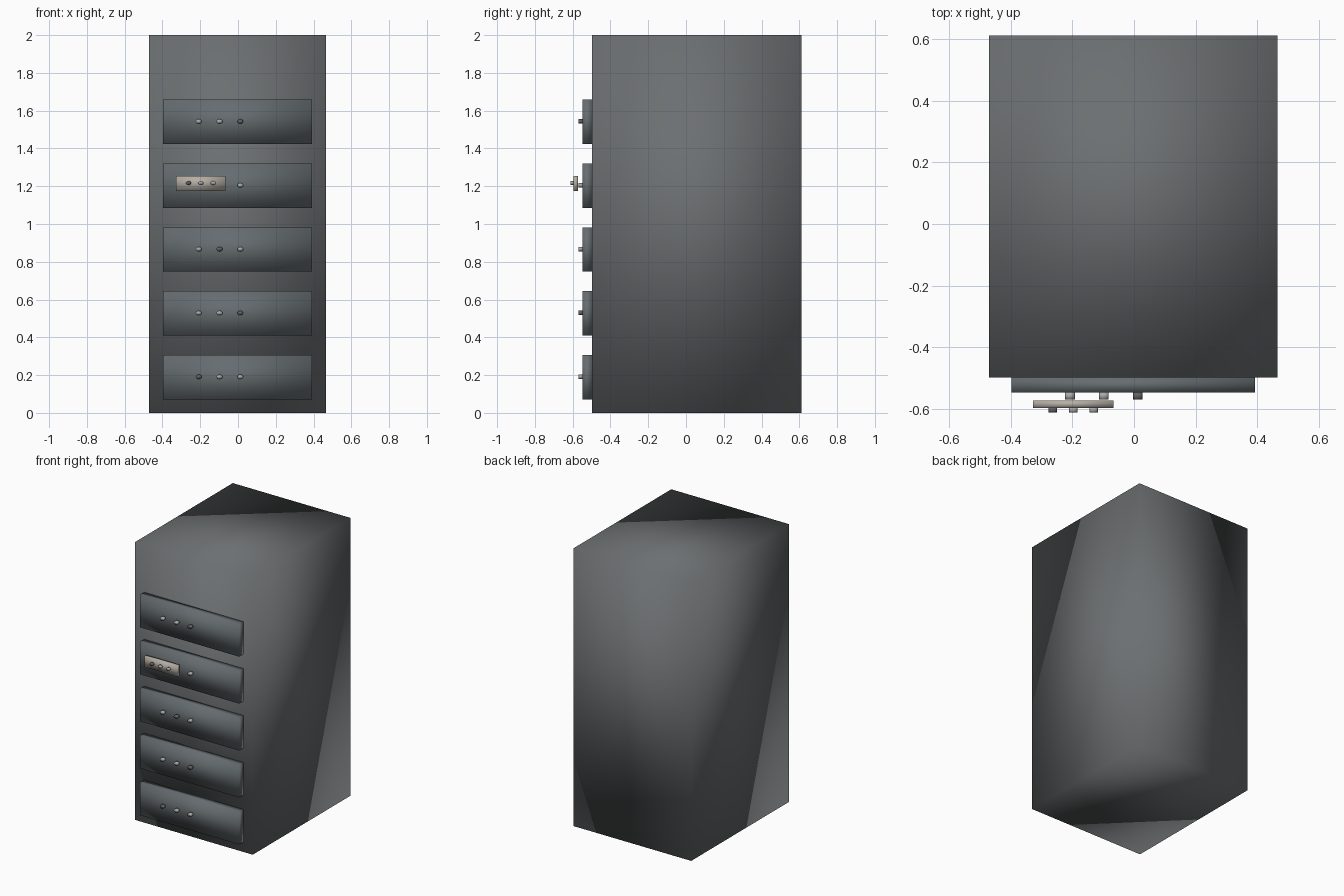
import bpy
import math

cube = bpy.data.objects.get("Cube")
if cube:
    bpy.data.objects.remove(cube, do_unlink=True)


def material(name, color):
    m = bpy.data.materials.new(name)
    m.use_nodes = True
    m.diffuse_color = (*color, 1)
    m.node_tree.nodes["Principled BSDF"].inputs["Base Color"].default_value = (*color, 1)
    return m


body_grey = material("cabinet grey", (0.15, 0.16, 0.165))
drawer_grey = material("drawer blue grey", (0.13, 0.15, 0.16))
plate_beige = material("plate beige", (0.46, 0.42, 0.37))
pale_grey = material("pale knob grey", (0.40, 0.40, 0.40))
dark_grey = material("dark knob grey", (0.12, 0.12, 0.12))


def finish(name, mat):
    ob = bpy.context.object
    ob.name = name
    ob.data.materials.append(mat)
    bpy.ops.object.transform_apply(location=False, rotation=True, scale=True)
    bpy.ops.object.shade_smooth()
    return ob


def box(name, xs, ys, zs, mat):
    """Softly shaded box between the given limits."""
    spans = (xs, ys, zs)
    bpy.ops.mesh.primitive_cube_add(size=1, location=[(a + b) / 2 for a, b in spans])
    bpy.context.object.scale = [b - a for a, b in spans]
    return finish(name, mat)


def knob(name, x, z, ys, radius, mat):
    """Short oval stud pointing to the front."""
    bpy.ops.mesh.primitive_cylinder_add(
        vertices=16, radius=radius, depth=ys[1] - ys[0],
        location=(x, sum(ys) / 2, z), rotation=(math.pi / 2, 0, 0))
    bpy.context.object.scale = (1, 0.75, 1)
    return finish(name, mat)


# Cabinet body
box("cabinet_body", (-0.47, 0.466), (-0.498, 0.612), (0, 2), body_grey)

# Drawer fronts, each with a row of three knobs, one of them dark
dark_knob = [0, 2, 1, None, 2]
for row in range(5):
    z = 0.072 + row * 0.338
    box(f"drawer_{row + 1}", (-0.398, 0.392), (-0.547, -0.498), (z, z + 0.234), drawer_grey)
    for col in range(3):
        mat = dark_grey if col == dark_knob[row] else pale_grey
        knob(f"drawer_{row + 1}_knob_{col + 1}", -0.208 + col * 0.11, z + 0.119,
             (-0.569, -0.546), 0.016, mat)

# Small control plate with its own knobs
box("control_plate", (-0.328, -0.066), (-0.596, -0.573), (1.176, 1.254), plate_beige)
for col in range(3):
    knob(f"plate_knob_{col + 1}", -0.263 + col * 0.066, 1.217,
         (-0.611, -0.595), 0.014, dark_grey if col == 0 else pale_grey)
